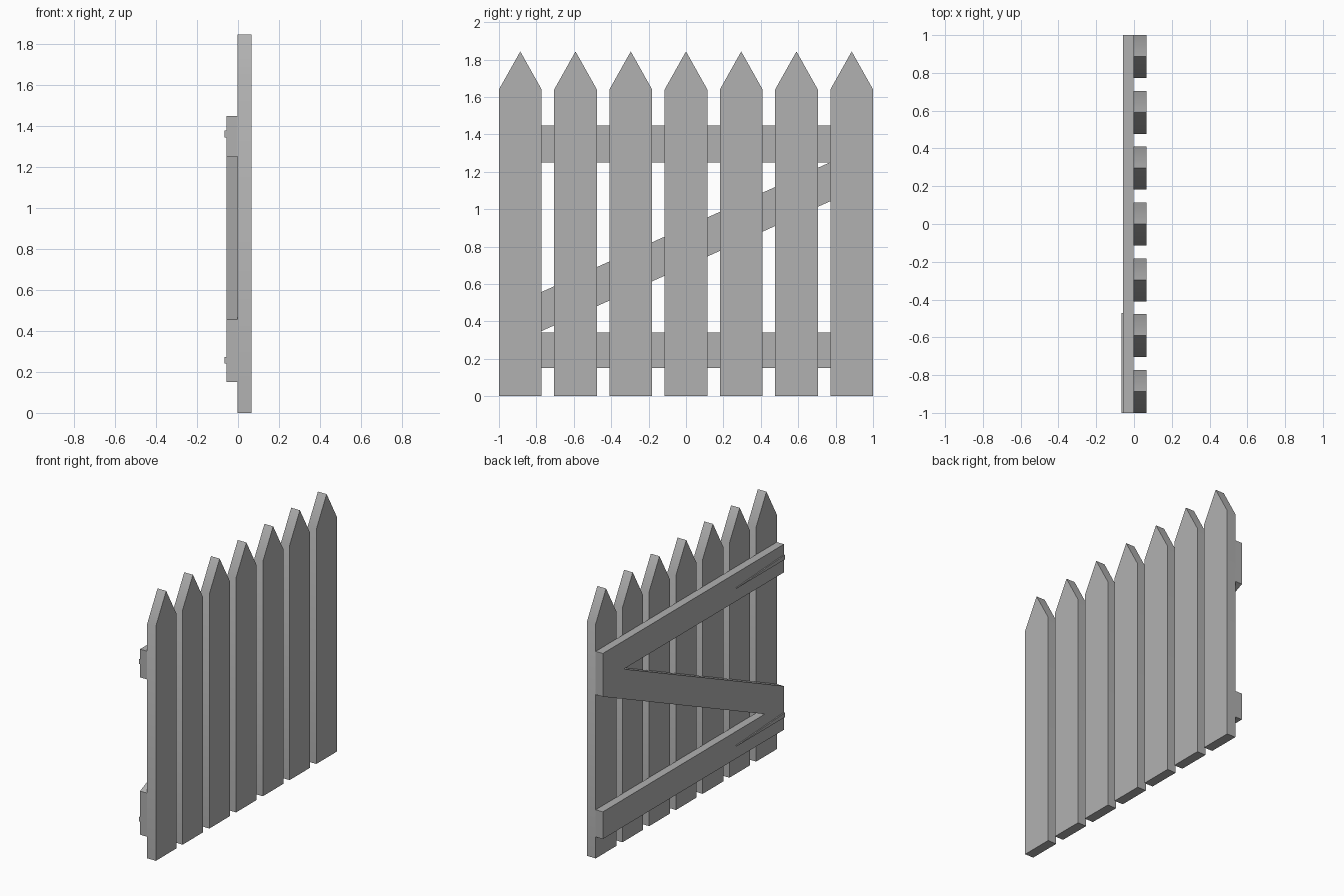
import bpy
import math

if "Cube" in bpy.data.objects:
    bpy.data.objects.remove(bpy.data.objects["Cube"])

grey = bpy.data.materials.new("weathered_grey")
grey.diffuse_color = (0.44, 0.44, 0.44, 1)
grey.use_nodes = True
grey.node_tree.nodes["Principled BSDF"].inputs["Base Color"].default_value = grey.diffuse_color


def plate(name, profile, x0, x1):
    """Extrude a (y, z) outline, listed counter-clockwise from +x, between x0 and x1."""
    n = len(profile)
    verts = [(x, y, z) for x in (x0, x1) for y, z in profile]
    faces = [tuple(reversed(range(n))), tuple(range(n, 2 * n))]
    faces += [(i, (i + 1) % n, n + (i + 1) % n, n + i) for i in range(n)]
    mesh = bpy.data.meshes.new(name)
    mesh.from_pydata(verts, [], faces)
    mesh.materials.append(grey)
    mesh.update()
    obj = bpy.data.objects.new(name, mesh)
    bpy.context.collection.objects.link(obj)
    return obj


# Pointed pickets, softly shaded where the sides turn into the points
half = 0.114
count = 7
pitch = 2 * (1 - half) / (count - 1)
for i in range(count):
    c = -1 + half + i * pitch
    picket = plate(f"picket_{i + 1}",
                   [(c - half, 0), (c + half, 0), (c + half, 1.64), (c, 1.843), (c - half, 1.64)],
                   -0.002, 0.065)
    bpy.ops.object.select_all(action='DESELECT')
    picket.select_set(True)
    bpy.context.view_layer.objects.active = picket
    bpy.ops.object.shade_smooth_by_angle(angle=math.radians(32))

# Horizontal rails
rail_x = -0.057
for name, z0, z1 in (("lower_rail", 0.15, 0.34), ("upper_rail", 1.25, 1.447)):
    plate(name, [(-1, z0), (1, z0), (1, z1), (-1, z1)], rail_x, -0.002)

# Diagonal brace, cut to meet both rails
plate("diagonal_brace",
      [(-1, 0.34), (-0.79, 0.34), (1, 1.145), (1, 1.25), (0.77, 1.25), (-1, 0.455)],
      rail_x, -0.002)

# Tapered hinge straps
for name, z in (("lower_hinge_strap", 0.24), ("upper_hinge_strap", 1.343)):
    plate(name, [(-1, z), (-0.47, z), (-0.47, z + 0.003), (-1, z + 0.032)], -0.065, rail_x)
